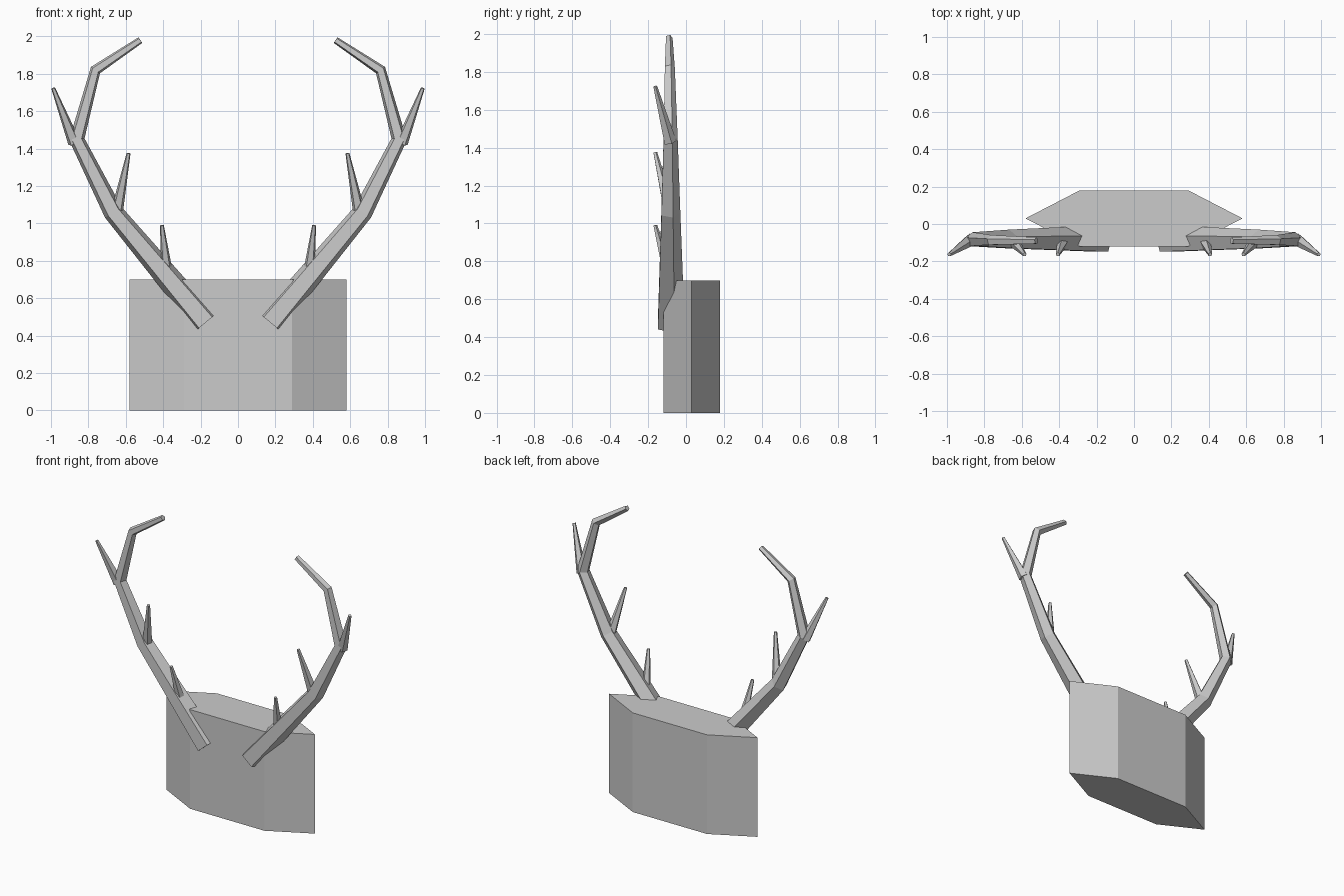
import bpy, bmesh, math
from mathutils import Vector

if "Cube" in bpy.data.objects:
    bpy.data.objects.remove(bpy.data.objects["Cube"])


def finish(name, bm):
    bmesh.ops.recalc_face_normals(bm, faces=bm.faces[:])
    mesh = bpy.data.meshes.new(name)
    bm.to_mesh(mesh)
    bm.free()
    obj = bpy.data.objects.new(name, mesh)
    bpy.context.collection.objects.link(obj)
    return obj


def branch(name, path, radii, sides=5):
    """Tapered, mitred five-sided tube with a flat side facing front, mirrored in x."""
    pts = [Vector(p) for p in path]
    dirs = [(b - a).normalized() for a, b in zip(pts, pts[1:])]
    bm = bmesh.new()
    rings = []
    for i, (p, r) in enumerate(zip(pts, radii)):
        d0, d1 = dirs[max(i - 1, 0)], dirs[min(i, len(dirs) - 1)]
        t = (d0 + d1).normalized()
        side = t.cross(Vector((0, 1, 0))).normalized()
        back = side.cross(t).normalized()
        mitre = 1 / t.dot(d1)
        ring = []
        for k in range(sides):
            a = 2 * math.pi * k / sides
            ring.append(bm.verts.new(p + back * (r * math.cos(a))
                                     + side * (r * mitre * math.sin(a))))
        rings.append(ring)
    for lo, hi in zip(rings, rings[1:]):
        for k in range(sides):
            n = (k + 1) % sides
            bm.faces.new((lo[k], lo[n], hi[n], hi[k]))
    bm.faces.new(rings[0])
    bm.faces.new(rings[-1])
    obj = finish(name, bm)
    obj.modifiers.new("Mirror", 'MIRROR').use_axis[0] = True
    return obj


# Six-sided mounting block
outline = [(0.58, 0.03), (0.29, 0.18), (-0.29, 0.18),
           (-0.58, 0.03), (-0.29, -0.12), (0.29, -0.12)]
bm = bmesh.new()
face = bm.faces.new([bm.verts.new((x, y, 0)) for x, y in outline])
top = bmesh.ops.extrude_face_region(bm, geom=[face])
bmesh.ops.translate(bm, vec=(0, 0, 0.7),
                    verts=[v for v in top["geom"] if isinstance(v, bmesh.types.BMVert)])
# keep a bottom cap
if not face.is_valid:
    bmesh.ops.holes_fill(bm, edges=bm.edges[:])
finish("mounting_block", bm)

# Main antler beams
branch("antler_beam",
       [(0.173, -0.085, 0.47), (0.667, -0.085, 1.06), (0.862, -0.085, 1.45),
        (0.762, -0.088, 1.82), (0.522, -0.09, 1.98)],
       [0.078, 0.055, 0.041, 0.029, 0.019])

# Side tines
tines = [((0.375, -0.085, 0.70), (0.407, -0.163, 0.99)),
         ((0.65, -0.085, 1.05), (0.585, -0.163, 1.375)),
         ((0.875, -0.085, 1.43), (0.988, -0.163, 1.723))]
for i, (base, tip) in enumerate(tines):
    branch(f"antler_tine_{i + 1}", [base, tip], [0.035, 0.011])
